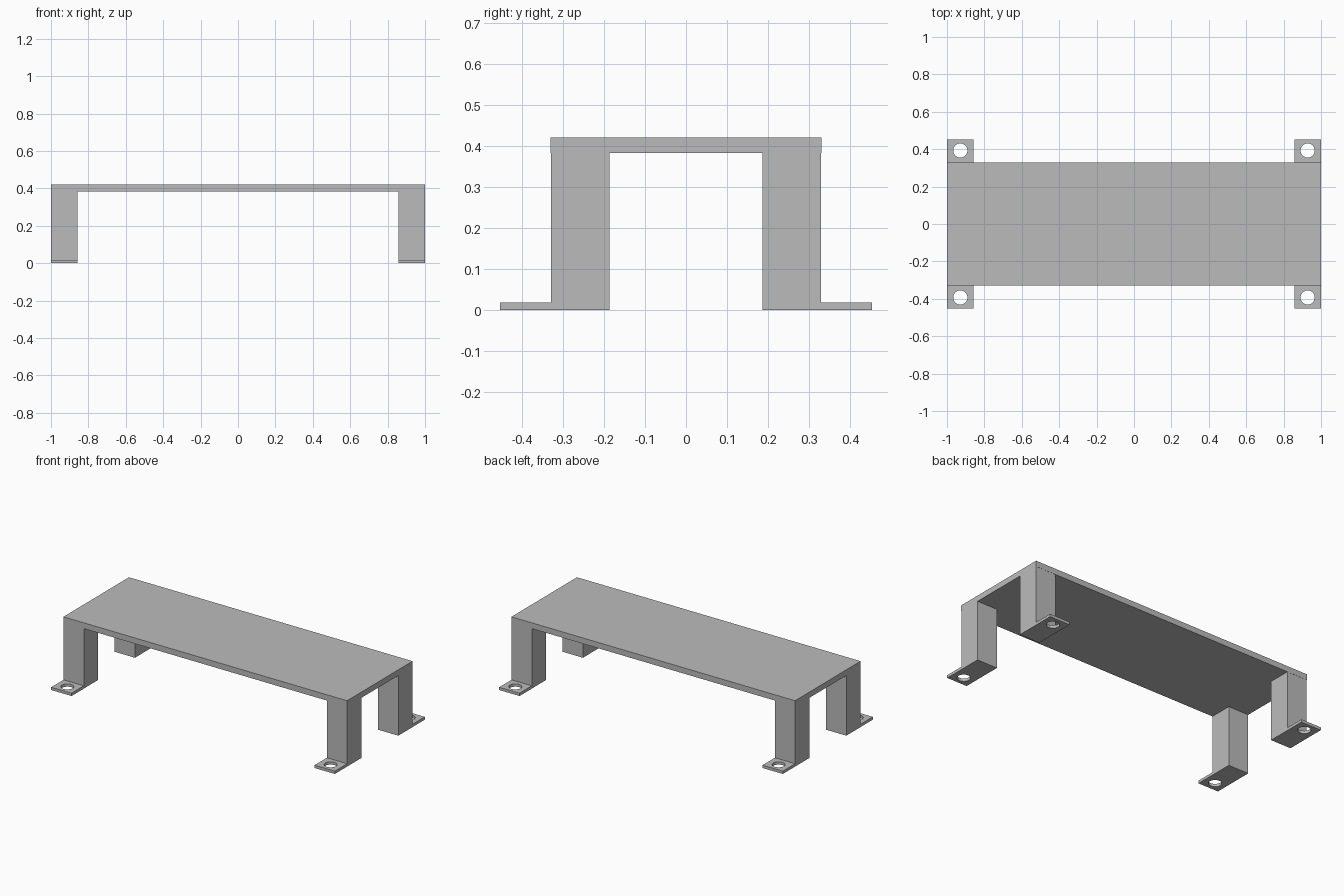
import bpy
import bmesh
from math import cos, sin, pi

cube = bpy.data.objects.get("Cube")
if cube:
    bpy.data.objects.remove(cube, do_unlink=True)

grey = bpy.data.materials.new("plain grey")
colour = (0.5, 0.5, 0.5, 1)
grey.diffuse_color = colour
grey.use_nodes = True
grey.node_tree.nodes["Principled BSDF"].inputs["Base Color"].default_value = colour

LEG = 0.143           # square leg width
TOP_Z, UNDER_Z = 0.42, 0.383
LEG_Y, FOOT_Y = 0.329, 0.453
FOOT_Z = 0.018
HOLE_R, SIDES = 0.038, 32


def finish(name, bm):
    bmesh.ops.recalc_face_normals(bm, faces=bm.faces)
    mesh = bpy.data.meshes.new(name)
    bm.to_mesh(mesh)
    bm.free()
    mesh.materials.append(grey)
    obj = bpy.data.objects.new(name, mesh)
    bpy.context.collection.objects.link(obj)
    return obj


def box(name, lo, hi):
    bm = bmesh.new()
    bmesh.ops.create_cube(bm, size=1)
    for v in bm.verts:
        v.co = [hi[i] if v.co[i] > 0 else lo[i] for i in range(3)]
    return finish(name, bm)


def foot(name, sx, sy):
    """Mounting tab with a round bolt hole, extruded from its outline."""
    bm = bmesh.new()
    x0, x1, y0, y1 = 1 - LEG, 1, LEG_Y, FOOT_Y
    cx, cy = (x0 + x1) / 2, 0.393
    outer = [(x0, y0), (x1, y0), (x1, y1), (x0, y1)]
    hole = [(cx + HOLE_R * cos(2 * pi * i / SIDES),
             cy + HOLE_R * sin(2 * pi * i / SIDES)) for i in range(SIDES)]
    edges = []
    for loop in (outer, hole):
        vs = [bm.verts.new((sx * x, sy * y, 0)) for x, y in loop]
        edges += [bm.edges.new((vs[i - 1], vs[i])) for i in range(len(vs))]
    bmesh.ops.triangle_fill(bm, edges=edges, use_beauty=True)
    ext = bmesh.ops.extrude_face_region(bm, geom=bm.faces[:], use_keep_orig=True)
    top = [g for g in ext["geom"] if isinstance(g, bmesh.types.BMVert)]
    bmesh.ops.translate(bm, verts=top, vec=(0, 0, FOOT_Z))
    return finish(name, bm)


# Flat table top
box("top_plate", (-1, -0.33, UNDER_Z), (1, 0.33, TOP_Z))

# Four legs, each with an outward mounting foot
for sx, side in ((1, "left"), (-1, "right")):
    for sy, end in ((-1, "front"), (1, "back")):
        xs = sorted((sx * (1 - LEG), sx))
        ys = sorted((sy * (LEG_Y - LEG), sy * LEG_Y))
        box(f"{end}_{side}_leg", (xs[0], ys[0], 0), (xs[1], ys[1], UNDER_Z))
        foot(f"{end}_{side}_foot", sx, sy)
